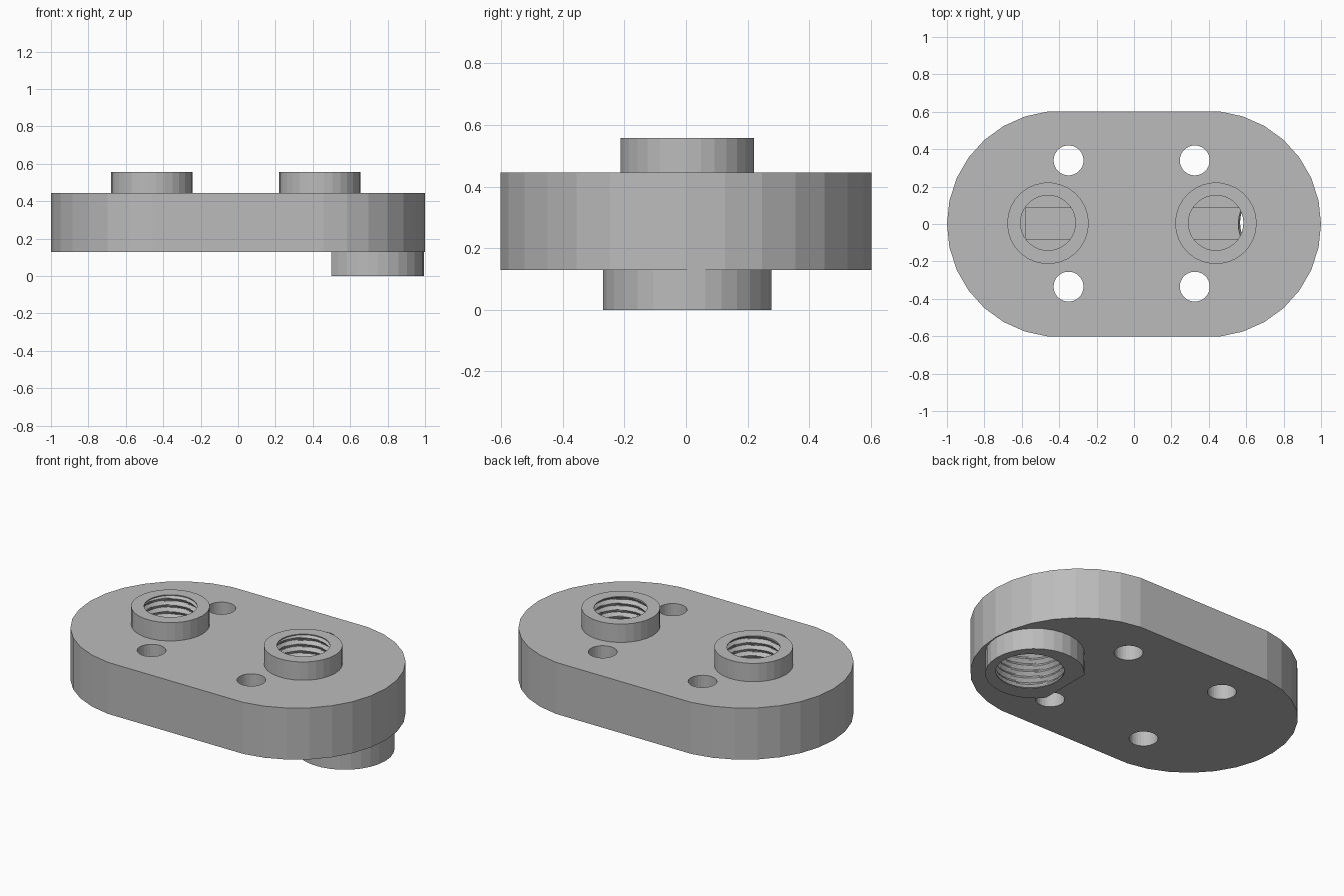
import bpy, bmesh, math
from mathutils import Matrix

cube = bpy.data.objects.get("Cube")
if cube:
    bpy.data.objects.remove(cube, do_unlink=True)

SIDES = 30
BOTTOM, TOP, BOSS_TOP = 0.13, 0.445, 0.557

grey = bpy.data.materials.new("machined_grey")
grey.use_nodes = True
COLOUR = (0.5, 0.5, 0.5, 1)
grey.diffuse_color = COLOUR
grey.node_tree.nodes["Principled BSDF"].inputs["Base Color"].default_value = COLOUR


def make(name, bm):
    bmesh.ops.recalc_face_normals(bm, faces=bm.faces)
    mesh = bpy.data.meshes.new(name)
    bm.to_mesh(mesh)
    bm.free()
    mesh.materials.append(grey)
    obj = bpy.data.objects.new(name, mesh)
    bpy.context.collection.objects.link(obj)
    return obj


def prism(name, outline, z0, z1):
    bm = bmesh.new()
    face = bm.faces.new([bm.verts.new((x, y, z0)) for x, y in outline])
    extruded = bmesh.ops.extrude_face_region(bm, geom=[face])["geom"]
    verts = [g for g in extruded if isinstance(g, bmesh.types.BMVert)]
    bmesh.ops.translate(bm, verts=verts, vec=(0, 0, z1 - z0))
    return make(name, bm)


def circle(cx, cy, r, steps=range(SIDES)):
    turn = math.tau / SIDES
    return [(cx + r * math.cos(i * turn), cy + r * math.sin(i * turn)) for i in steps]


def box(name, x0, x1, y0, y1, z0, z1):
    return prism(name, [(x0, y0), (x1, y0), (x1, y1), (x0, y1)], z0, z1)


def threaded_bore(name, cx, cy, r, mouth, floor, pitch=0.04, depth=0.018):
    """Tube whose wall follows a helical groove, plain at mouth and floor."""
    bm = bmesh.new()
    count, per_turn = 36, 8
    way = 1 if floor > mouth else -1
    rows = int(abs(floor - mouth) / pitch * per_turn)
    heights = [mouth - way * 0.05] + [mouth + (floor - mouth) * k / rows for k in range(rows + 1)]
    rings = []
    for k, z in enumerate(heights):
        ring = []
        for i in range(count):
            phase = (z / pitch - i / count) % 1
            groove = 0 if k < 3 or k > rows - 1 else depth * (1 - abs(2 * phase - 1))
            a = math.tau * i / count
            ring.append(bm.verts.new((cx + (r + groove) * math.cos(a),
                                      cy + (r + groove) * math.sin(a), z)))
        rings.append(ring)
    for low, high in zip(rings, rings[1:]):
        for i in range(count):
            j = (i + 1) % count
            bm.faces.new((low[i], low[j], high[j], high[i]))
    bm.faces.new(rings[0])
    bm.faces.new(rings[-1])
    bmesh.ops.triangulate(bm, faces=bm.faces)
    return make(name, bm)


def combine(target, tool, operation):
    mod = target.modifiers.new(tool.name, "BOOLEAN")
    mod.operation, mod.object, mod.solver = operation, tool, "EXACT"
    bpy.context.view_layer.objects.active = target
    bpy.ops.object.modifier_apply(modifier=mod.name)
    bpy.data.objects.remove(tool, do_unlink=True)


# Plate with two rounded ends; each end is half a thirty-sided circle
half = SIDES // 4
right_end = circle(0.395, 0, 0.605, range(-half - 1, half + 2))
left_end = [(-x, -y) for x, y in right_end]
body = prism("port_block", right_end + left_end, BOTTOM, TOP)

# Raised collars on top
PORTS = (-0.46, 0.438)
for x in PORTS:
    combine(body, prism("top_collar", circle(x, 0.004, 0.218), 0.36, BOSS_TOP), "UNION")

# Lower collar with its inner side cut flat
collar = prism("lower_collar", circle(0.72, 0.004, 0.275), 0, 0.25)
combine(collar, box("flat_cut", 0.3, 0.5, -0.5, 0.5, -0.1, 0.4), "DIFFERENCE")
combine(body, collar, "UNION")

# Four through holes
for x in (-0.35, 0.325):
    for y in (-0.335, 0.34):
        combine(body, prism("bolt_hole", circle(x, y, 0.08), 0, 0.6), "DIFFERENCE")

# Inner channel, then the threaded ports that open into it
combine(body, box("channel", -0.58, 0.7, -0.08, 0.085, 0.21, 0.35), "DIFFERENCE")
for x in PORTS:
    combine(body, threaded_bore("top_bore", x, 0.006, 0.147, BOSS_TOP, 0.28), "DIFFERENCE")
combine(body, threaded_bore("lower_bore", 0.757, 0.006, 0.19, 0, 0.295), "DIFFERENCE")
